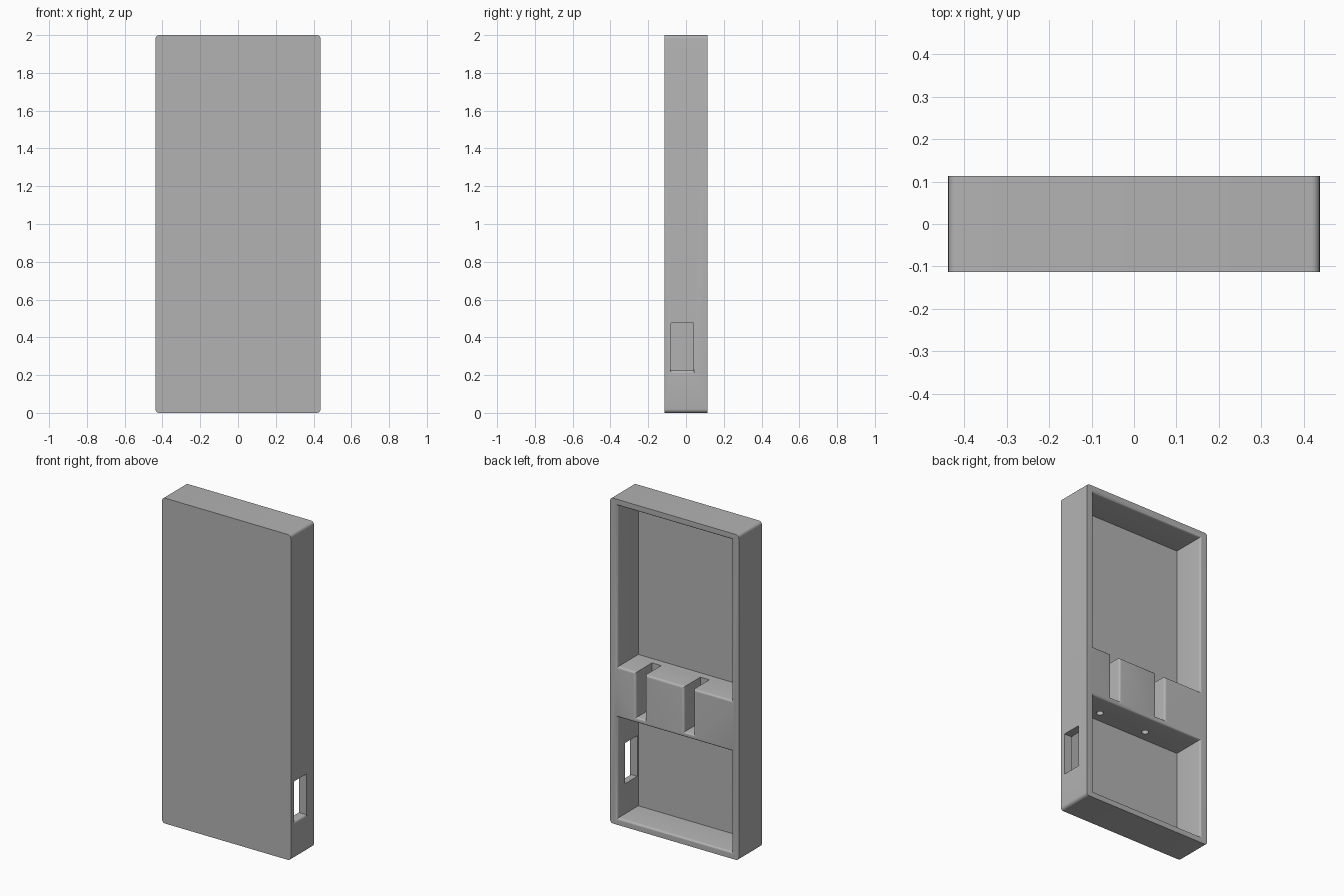
import bpy
import bmesh
import math
from mathutils import Matrix, Vector

if "Cube" in bpy.data.objects:
    bpy.data.objects.remove(bpy.data.objects["Cube"], do_unlink=True)

HALF_W, HALF_D, HEIGHT = 0.4375, 0.1125, 2.0
INNER, FLOOR = 0.387, -0.09
OPEN = 0.2            # cutters reach past the open back
FILLET = 0.014

grey = bpy.data.materials.new("plain grey")
grey.diffuse_color = (0.45, 0.45, 0.45, 1)
grey.use_nodes = True
grey.node_tree.nodes["Principled BSDF"].inputs["Base Color"].default_value = grey.diffuse_color


def make_object(name, bm):
    mesh = bpy.data.meshes.new(name)
    bm.to_mesh(mesh)
    bm.free()
    mesh.materials.append(grey)
    obj = bpy.data.objects.new(name, mesh)
    bpy.context.collection.objects.link(obj)
    return obj


def box_mesh(low, high):
    bm = bmesh.new()
    low, high = Vector(low), Vector(high)
    scale = Matrix.Diagonal((high - low).to_4d())
    bmesh.ops.create_cube(bm, size=1, matrix=Matrix.Translation((low + high) / 2) @ scale)
    return bm


def cut(target, bm):
    cutter = make_object("cutter", bm)
    cutter.hide_render = True
    mod = target.modifiers.new("cut", 'BOOLEAN')
    mod.operation, mod.solver, mod.object = 'DIFFERENCE', 'EXACT', cutter
    bpy.context.view_layer.objects.active = target
    bpy.ops.object.modifier_apply(modifier=mod.name)
    bpy.data.objects.remove(cutter, do_unlink=True)


# Outer block, with its four upright-plane corners rounded
bm = box_mesh((-HALF_W, -HALF_D, 0), (HALF_W, HALF_D, HEIGHT))
corners = [e for e in bm.edges if abs(e.verts[0].co.y - e.verts[1].co.y) > 0.1]
bmesh.ops.bevel(bm, geom=corners, offset=0.02, segments=5, profile=0.5, affect='EDGES')
case = make_object("case_shell", bm)

# Two compartments, leaving the cross block between them
for bottom, top in ((0.04, 0.66), (0.97, 1.96)):
    cut(case, box_mesh((-INNER, FLOOR, bottom), (INNER, OPEN, top)))

# Slots in the cross block, each with a small round hole below
for x in (0.23, -0.098):
    cut(case, box_mesh((x - 0.031, -0.043, 0.692), (x + 0.031, OPEN, 1.1)))
    bm = bmesh.new()
    bmesh.ops.create_cone(bm, cap_ends=True, segments=24, radius1=0.02, radius2=0.02,
                          depth=0.1, matrix=Matrix.Translation((x, -0.022, 0.67)))
    cut(case, bm)

# Port through the left wall
cut(case, box_mesh((0.3, -0.08, 0.225), (0.6, 0.04, 0.475)))

# Fillets around the back openings and on the port's outer ends
bm = bmesh.new()
bm.from_mesh(case.data)
bmesh.ops.remove_doubles(bm, verts=bm.verts, dist=0.0001)


def needs_fillet(edge):
    if len(edge.link_faces) != 2 or edge.calc_face_angle(0) < 1:
        return False
    a, b = (v.co for v in edge.verts)
    mid = (a + b) / 2
    rim = min(a.y, b.y) > HALF_D - 0.001 and abs(mid.x) < 0.41 and 0.02 < mid.z < 1.98
    port = (min(a.x, b.x) > HALF_W - 0.001 and abs(a.z - b.z) < 0.001
            and 0.2 < mid.z < 0.5 and abs(mid.y) < 0.1)
    return rim or port


edges = [e for e in bm.edges if needs_fillet(e)]
bmesh.ops.bevel(bm, geom=edges, offset=FILLET, segments=4, profile=0.5,
                affect='EDGES', clamp_overlap=True)
bm.to_mesh(case.data)
bm.free()

bpy.ops.object.select_all(action='DESELECT')
case.select_set(True)
bpy.context.view_layer.objects.active = case
bpy.ops.object.shade_smooth_by_angle(angle=math.radians(35))
